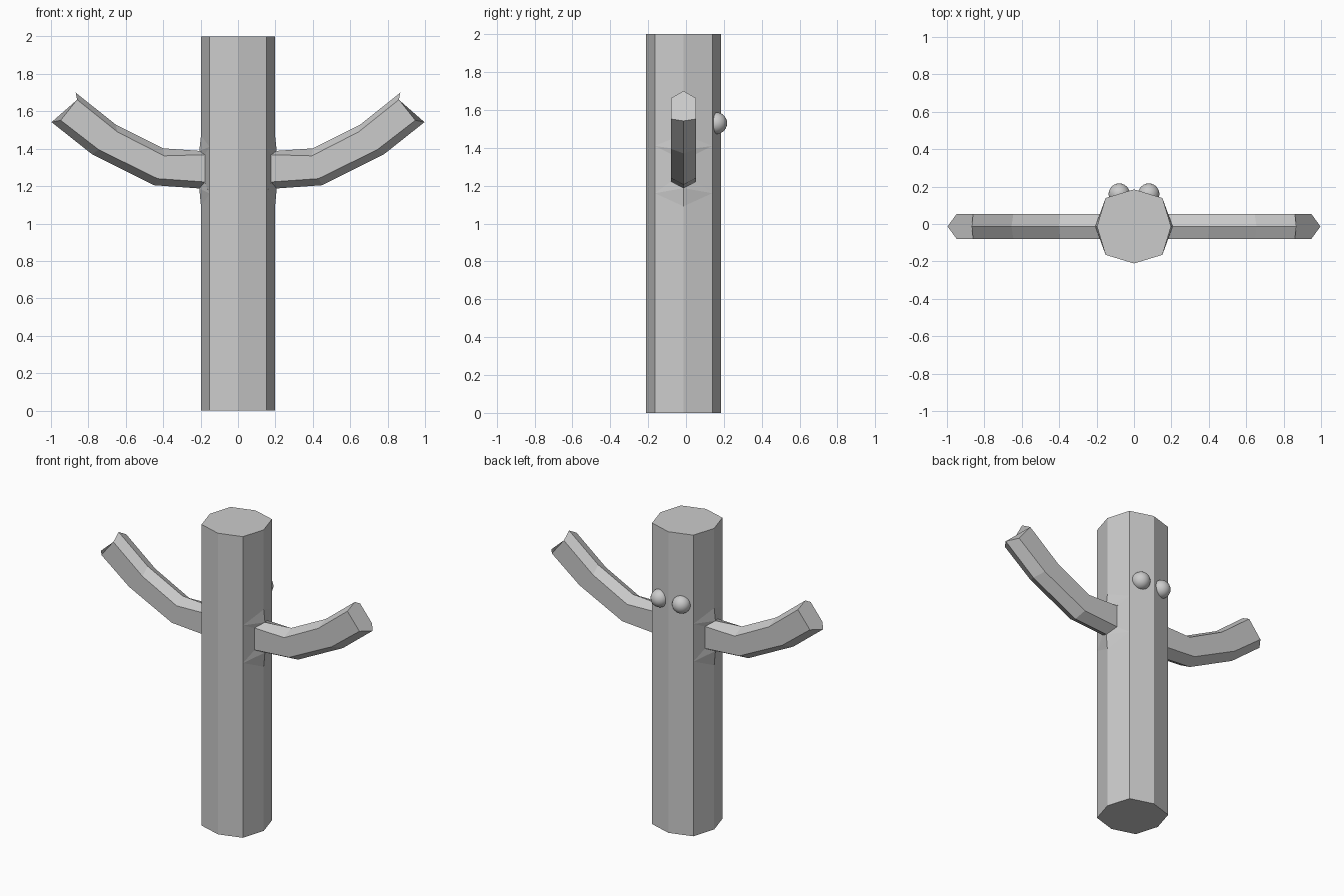
import bpy, bmesh, math
from mathutils import Vector

if "Cube" in bpy.data.objects:
    bpy.data.objects.remove(bpy.data.objects["Cube"])

CY = -0.013  # depth of the trunk axis
grey = bpy.data.materials.new("light grey")
grey.diffuse_color = (0.6, 0.6, 0.6, 1)
grey.use_nodes = True
grey.node_tree.nodes["Principled BSDF"].inputs["Base Color"].default_value = grey.diffuse_color


def finish(name, bm):
    bmesh.ops.recalc_face_normals(bm, faces=bm.faces[:])
    me = bpy.data.meshes.new(name)
    bm.to_mesh(me)
    bm.free()
    me.materials.append(grey)
    ob = bpy.data.objects.new(name, me)
    bpy.context.collection.objects.link(ob)
    return ob


def loft(name, rings):
    bm = bmesh.new()
    loops = [[bm.verts.new(p) for p in r] for r in rings]
    n = len(loops[0])
    for a, b in zip(loops, loops[1:]):
        for i in range(n):
            j = (i + 1) % n
            bm.faces.new((a[i], a[j], b[j], b[i]))
    bm.faces.new(loops[0])
    bm.faces.new(loops[-1])
    return finish(name, bm)


# Eight-sided trunk
R, C = 0.198, 0.152
outline = [(R, 0), (C, C), (0, R), (-C, C), (-R, 0), (-C, -C), (0, -R), (C, -C)]
loft("trunk", [[(x, y + CY, z) for x, y in outline] for z in (0, 2)])

# Arm sections: top ridge, upper side, lower side, bottom ridge as (x, z)
sections = [
    ((0.200, 1.388), (0.172, 1.368), (0.172, 1.222), (0.200, 1.187)),
    ((0.400, 1.402), (0.395, 1.362), (0.430, 1.240), (0.450, 1.205)),
    ((0.655, 1.530), (0.645, 1.490), (0.745, 1.395), (0.780, 1.370)),
    ((0.868, 1.700), (0.860, 1.662), (0.948, 1.552), (0.997, 1.542)),
]
W = 0.067
for side, s in (("right", 1), ("left", -1)):
    rings = []
    for top, up, low, bot in sections:
        pts = [(top, 0), (up, W), (low, W), (bot, 0), (low, -W), (up, -W)]
        rings.append([(s * p[0], CY + y, p[1]) for p, y in pts])
    loft(side + "_arm", rings)

    # Shallow swelling of the trunk above and below the arm
    for part, tip, ridge, edge, corner in (("upper", 1.48, 1.388, 1.368, 1.41),
                                           ("lower", 1.08, 1.187, 1.222, 1.16)):
        bm = bmesh.new()
        pts = [(0.197, 0, tip), (0.207, 0, ridge), (0.15, 0, edge)]
        pts += [(0.178, y, edge) for y in (W, -W)]
        pts += [(C, y, corner) for y in (C, -C)]
        for x, y, z in pts:
            bm.verts.new((s * x, y + CY, z))
        bmesh.ops.convex_hull(bm, input=bm.verts[:])
        finish(f"{side}_{part}_joint", bm)

    # Round eye on the back of the trunk
    bm = bmesh.new()
    bmesh.ops.create_uvsphere(bm, u_segments=24, v_segments=14, radius=0.057)
    bmesh.ops.translate(bm, verts=bm.verts[:], vec=Vector((s * 0.079, 0.160, 1.53)))
    for f in bm.faces:
        f.smooth = True
    finish(side + "_eye", bm)
